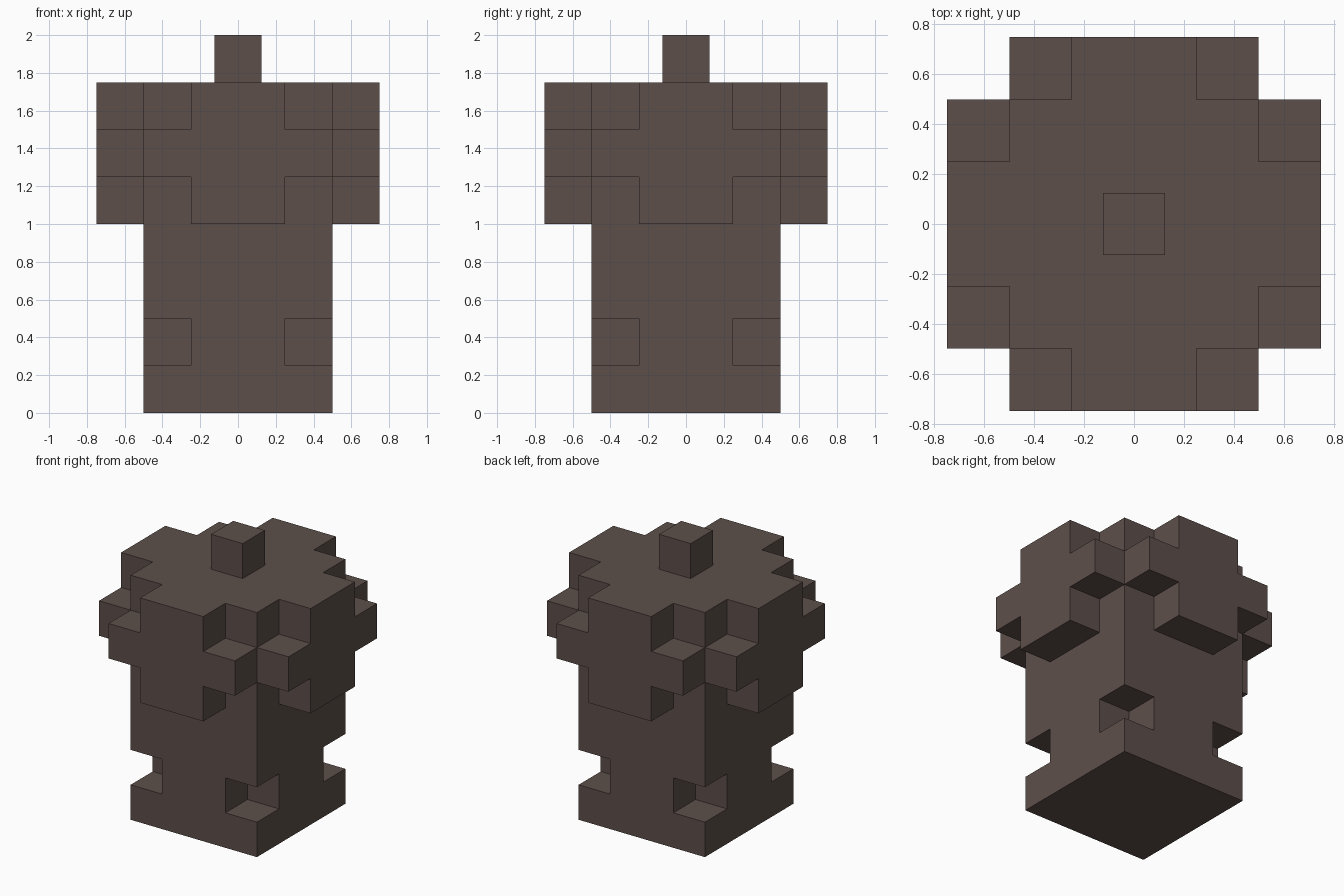
import bpy
import bmesh
from mathutils import Matrix, Vector
from math import pi

cube = bpy.data.objects.get("Cube")
if cube:
    bpy.data.objects.remove(cube, do_unlink=True)

U = 0.25  # block unit

# Single flat colour
brown = bpy.data.materials.new("dark brown")
COLOR = (0.109, 0.078, 0.069, 1.0)
brown.diffuse_color = COLOR
brown.use_nodes = True
bsdf = brown.node_tree.nodes["Principled BSDF"]
bsdf.inputs["Base Color"].default_value = COLOR
bsdf.inputs["Roughness"].default_value = 0.9


def finish(name, bm):
    bmesh.ops.recalc_face_normals(bm, faces=bm.faces)
    mesh = bpy.data.meshes.new(name)
    bm.to_mesh(mesh)
    bm.free()
    mesh.materials.append(brown)
    obj = bpy.data.objects.new(name, mesh)
    bpy.context.collection.objects.link(obj)
    return obj


def add_box(bm, lo, hi):
    lo, hi = Vector(lo), Vector(hi)
    matrix = Matrix.Translation((lo + hi) / 2) @ Matrix.Diagonal((*(hi - lo), 1))
    bmesh.ops.create_cube(bm, size=1, matrix=matrix)


def box(name, lo, hi):
    bm = bmesh.new()
    add_box(bm, lo, hi)
    return finish(name, bm)


# Square trunk with a notch cut out of each corner near the base
trunk = box("trunk", (-2*U, -2*U, 0), (2*U, 2*U, 7*U))
bm = bmesh.new()
for sx in (-1, 1):
    for sy in (-1, 1):
        xs, ys = sorted((sx*U, sx*3*U)), sorted((sy*U, sy*3*U))
        add_box(bm, (xs[0], ys[0], U), (xs[1], ys[1], 2*U))
cutter = finish("notch_cutter", bm)
cutter.hide_render = True

mod = trunk.modifiers.new("corner_notches", 'BOOLEAN')
mod.operation = 'DIFFERENCE'
mod.solver = 'EXACT'
mod.object = cutter
bpy.context.view_layer.objects.active = trunk
bpy.ops.object.modifier_apply(modifier=mod.name)
bpy.data.objects.remove(cutter, do_unlink=True)

# Cross-shaped panel on each side of the upper trunk (outline in block units)
CROSS = [(-1, 4), (1, 4), (1, 5), (2, 5), (2, 6), (1, 6),
         (1, 7), (-1, 7), (-1, 6), (-2, 6), (-2, 5), (-1, 5)]
for i, side in enumerate(("front", "left", "back", "right")):
    bm = bmesh.new()
    face = bm.faces.new([bm.verts.new((x*U, -2*U, z*U)) for x, z in CROSS])
    grown = bmesh.ops.extrude_face_region(bm, geom=[face], use_keep_orig=True)
    verts = [g for g in grown["geom"] if isinstance(g, bmesh.types.BMVert)]
    bmesh.ops.translate(bm, verts=verts, vec=(0, -U, 0))
    bmesh.ops.rotate(bm, verts=bm.verts, matrix=Matrix.Rotation(i*pi/2, 3, 'Z'))
    finish(side + "_panel", bm)

# Small block on top
box("top_knob", (-U/2, -U/2, 7*U), (U/2, U/2, 8*U))
